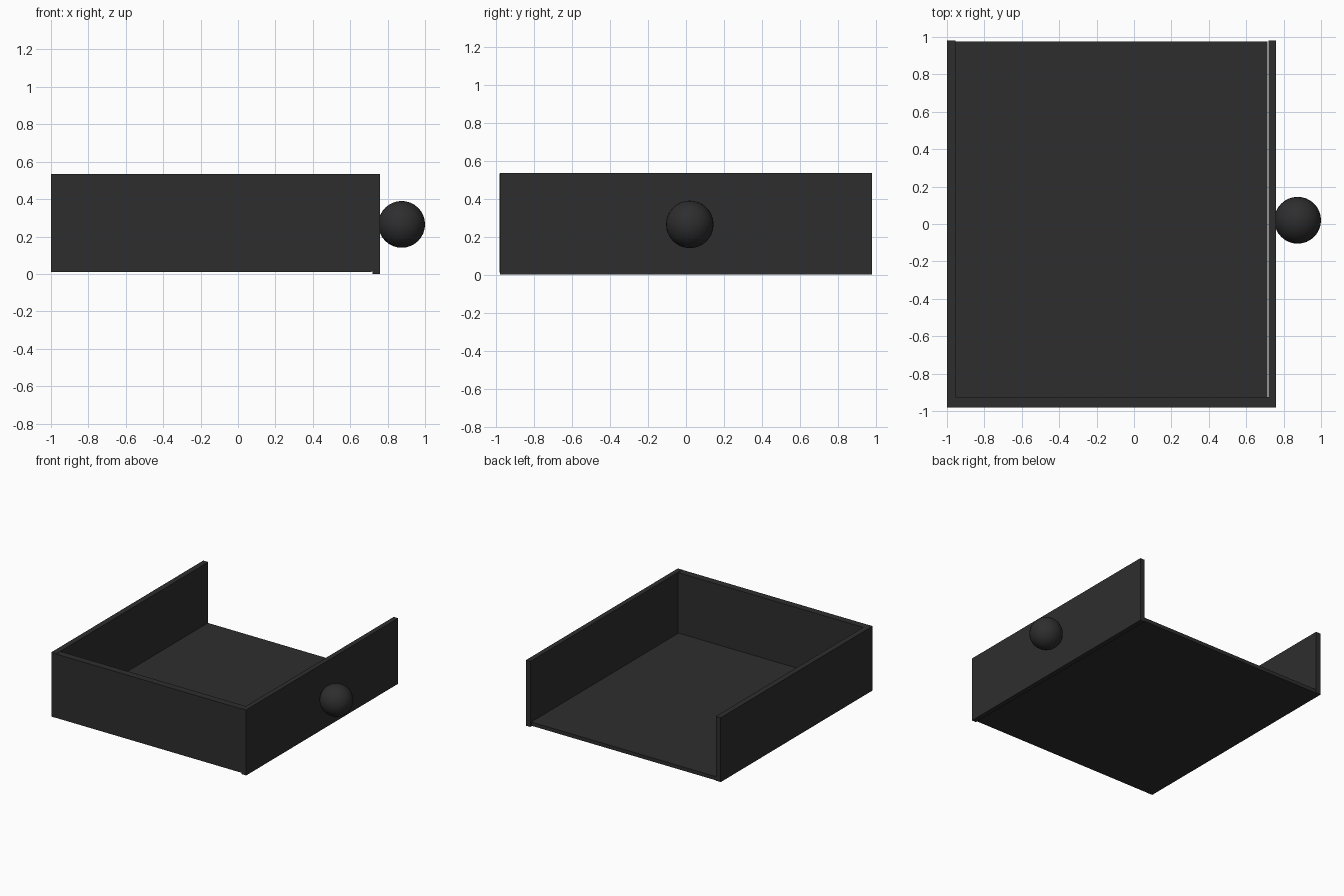
import bpy

cube = bpy.data.objects.get("Cube")
if cube:
    bpy.data.objects.remove(cube, do_unlink=True)

# One dark finish for the whole drawer
dark = bpy.data.materials.new("charcoal black")
dark.use_nodes = True
colour = (0.027, 0.027, 0.027, 1)
dark.diffuse_color = colour
dark.node_tree.nodes["Principled BSDF"].inputs["Base Color"].default_value = colour


def board(name, low, high):
    """Flat board between two opposite corners."""
    bpy.ops.mesh.primitive_cube_add(size=1)
    ob = bpy.context.object
    ob.name = name
    ob.location = [(a + b) / 2 for a, b in zip(low, high)]
    ob.scale = [b - a for a, b in zip(low, high)]
    bpy.ops.object.transform_apply(location=False, rotation=False, scale=True)
    ob.data.materials.append(dark)
    return ob


# Drawer boards: open at the back and on top
board("floor", (-0.995, -0.975, 0.01), (0.715, 0.975, 0.04))
board("right_side", (-1, -0.98, 0.01), (-0.955, 0.98, 0.535))
board("left_side", (0.72, -0.98, 0), (0.76, 0.98, 0.535))
board("front_board", (-0.998, -0.982, 0.012), (0.722, -0.925, 0.533))

# Round knob on the left side
bpy.ops.mesh.primitive_uv_sphere_add(segments=32, ring_count=16, radius=0.125,
                                     location=(0.875, 0.02, 0.265))
knob = bpy.context.object
knob.name = "knob"
knob.data.materials.append(dark)
bpy.ops.object.shade_smooth()
